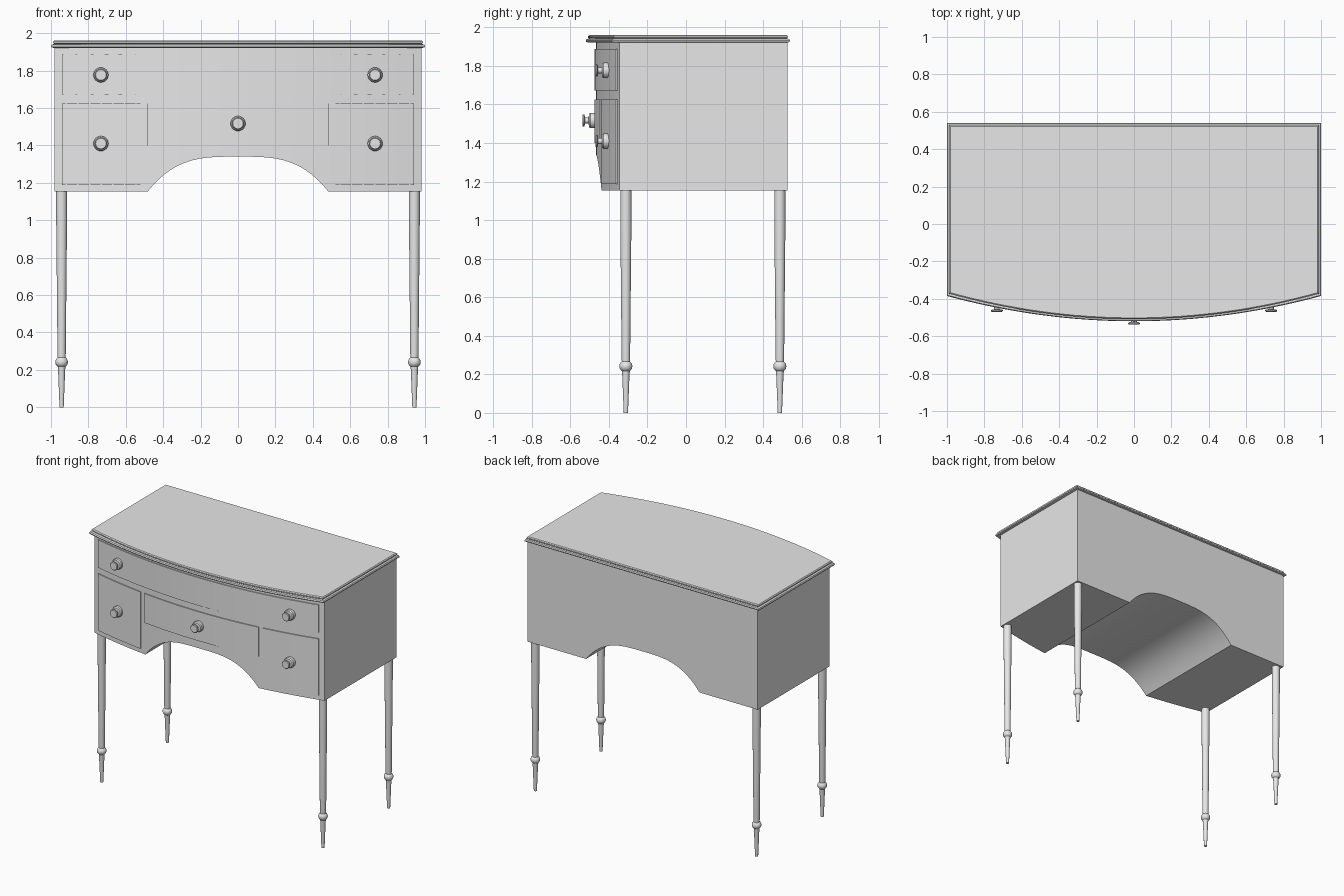
import bpy
import bmesh
import math

cube = bpy.data.objects.get("Cube")
if cube:
    bpy.data.objects.remove(cube, do_unlink=True)

grey = bpy.data.materials.new("plain_grey")
grey.use_nodes = True
grey.diffuse_color = (0.8, 0.8, 0.8, 1)
grey.node_tree.nodes["Principled BSDF"].inputs["Base Color"].default_value = (0.8, 0.8, 0.8, 1)

BASE, ARCH_TOP, BODY_TOP = 1.153, 1.34, 1.925
ARCH_HALF, BODY_HALF, BACK = 0.483, 0.98, 0.527


def bow(x, half, corner, depth):
    """Depth of a bowed front at x."""
    return corner - depth * (1 - (x / half) ** 2)


def body_front(x):
    return bow(x, BODY_HALF, -0.346, 0.122)


def arch(x):
    """Underside height of the body, with the kneehole arch."""
    if abs(x) >= ARCH_HALF:
        return BASE
    return ARCH_TOP - (ARCH_TOP - BASE) * (abs(x) / ARCH_HALF) ** 3.3


def spread(a, b, n):
    return [a + (b - a) * i / n for i in range(n + 1)]


def loft(name, rings, location=(0, 0, 0), tilt=0):
    """Skin a stack of equal closed rings and cap both ends."""
    bm = bmesh.new()
    loops = [[bm.verts.new(p) for p in ring] for ring in rings]
    for a, b in zip(loops, loops[1:]):
        for i in range(len(a)):
            j = (i + 1) % len(a)
            bm.faces.new((a[i], a[j], b[j], b[i]))
    bm.faces.new(loops[0][::-1])
    bm.faces.new(loops[-1])
    bmesh.ops.recalc_face_normals(bm, faces=bm.faces)
    mesh = bpy.data.meshes.new(name)
    bm.to_mesh(mesh)
    bm.free()
    obj = bpy.data.objects.new(name, mesh)
    bpy.context.collection.objects.link(obj)
    obj.location = location
    obj.rotation_euler.x = tilt
    mesh.materials.append(grey)
    bpy.ops.object.select_all(action='DESELECT')
    obj.select_set(True)
    bpy.context.view_layer.objects.active = obj
    bpy.ops.object.shade_smooth_by_angle(angle=math.radians(30))
    return obj


def bowed_block(name, xs, low, high, front, back):
    """Block with a bowed front; low, front and back are functions of x."""
    loft(name, [[(x, front(x), low(x)), (x, back(x), low(x)),
                 (x, back(x), high), (x, front(x), high)] for x in xs])


def turned(name, profile, location, tilt=0, sides=24):
    """Turned part from (radius, height) pairs."""
    rings = [[(r * math.cos(2 * math.pi * i / sides), r * math.sin(2 * math.pi * i / sides), h)
              for i in range(sides)] for r, h in profile]
    loft(name, rings, location, tilt)


# Body with the kneehole arch cut right through
outer = spread(ARCH_HALF, BODY_HALF, 8)
stations = [-x for x in reversed(outer)] + spread(-ARCH_HALF, ARCH_HALF, 40)[1:-1] + outer
bowed_block("body", stations, arch, BODY_TOP, body_front, lambda x: BACK)


# Moulded top: two rounded steps
def top_outline(inset, z):
    xs = spread(-1, 1, 32)
    ring = [(x * (1 - inset), bow(x, 1, -0.385, 0.135) + inset, z) for x in xs]
    return ring + [(1 - inset, 0.54 - inset, z), (inset - 1, 0.54 - inset, z)]


top_profile = [(0.012, 1.922), (0.002, 1.925), (0, 1.932), (0.004, 1.94),
               (0.018, 1.942), (0.012, 1.947), (0.012, 1.955), (0.018, 1.961)]
loft("top", [top_outline(d, z) for d, z in top_profile])

# Drawer fronts, standing slightly proud of the body
drawers = {"long_drawer": (-0.94, 0.94, 1.672, 1.887),
           "centre_drawer": (-0.487, 0.487, 1.40, 1.625),
           "right_drawer": (-0.94, -0.522, 1.188, 1.625),
           "left_drawer": (0.522, 0.94, 1.188, 1.625)}
for name, (x0, x1, z0, z1) in drawers.items():
    bowed_block(name, spread(x0, x1, 24), lambda x: z0, z1,
                lambda x: body_front(x) - 0.008, lambda x: body_front(x) + 0.01)

# Knobs: rounded boss, thin stem and flat cap
knob_profile = [(0.036, -0.012), (0.04, 0.004), (0.04, 0.022), (0.034, 0.03),
                (0.015, 0.031), (0.015, 0.05), (0.028, 0.052), (0.032, 0.055),
                (0.032, 0.06), (0.028, 0.064)]
knobs = {"centre_knob": (0, 1.517)}
for side, s in (("left", 1), ("right", -1)):
    knobs[side + "_upper_knob"] = (s * 0.733, 1.777)
    knobs[side + "_lower_knob"] = (s * 0.733, 1.41)
for name, (x, z) in knobs.items():
    turned(name, knob_profile, (x, body_front(x) - 0.006, z), math.pi / 2)

# Turned tapering legs with a ring above the foot
leg_profile = [(0.011, 0), (0.019, 0.2), (0.021, 0.218), (0.026, 0.222), (0.032, 0.231),
               (0.034, 0.242), (0.032, 0.253), (0.026, 0.262), (0.021, 0.266),
               (0.022, 0.28), (0.026, 0.7), (0.029, 1.0), (0.029, 1.17)]
for end, y in (("front", -0.312), ("back", 0.487)):
    for side, x in (("left", 0.943), ("right", -0.943)):
        turned(f"{end}_{side}_leg", leg_profile, (x, y, 0))
